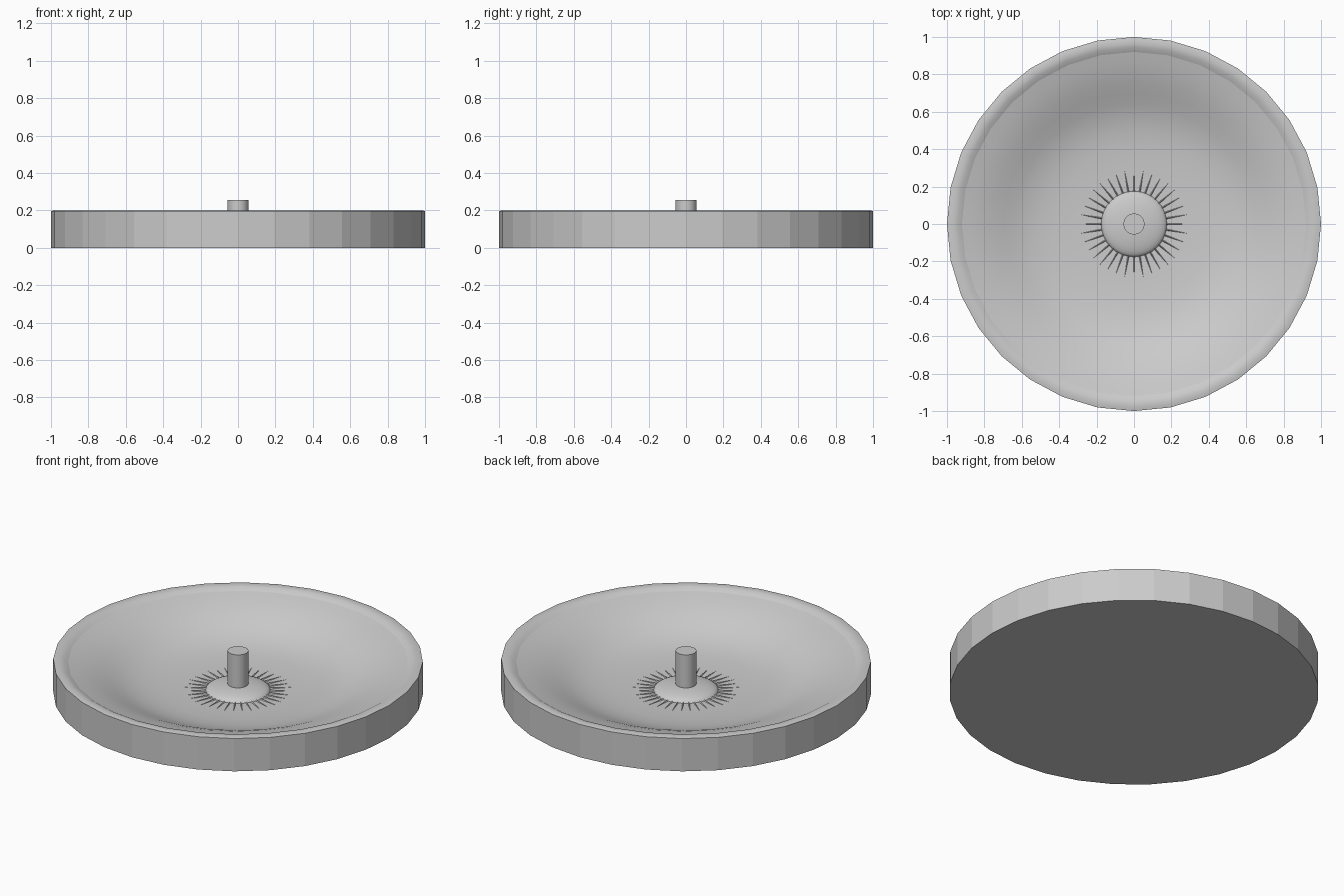
import bpy, bmesh
from math import sin, cos, pi, sqrt
from mathutils import Matrix, Vector

if "Cube" in bpy.data.objects:
    bpy.data.objects.remove(bpy.data.objects["Cube"])

SIDES = 32


def finish(name, bm, smooth):
    bmesh.ops.remove_doubles(bm, verts=bm.verts, dist=1e-5)
    mesh = bpy.data.meshes.new(name)
    for f in bm.faces:
        f.smooth = smooth
    bm.to_mesh(mesh)
    bm.free()
    obj = bpy.data.objects.new(name, mesh)
    bpy.context.collection.objects.link(obj)
    return obj


def lathe(name, profile, smooth=True, cap=False, sides=SIDES):
    """Spin (radius, z) points, listed from outside/bottom inwards/up, about z."""
    bm = bmesh.new()
    rings = [[bm.verts.new((r * cos(2 * pi * i / sides), r * sin(2 * pi * i / sides), z))
              for i in range(sides)] for r, z in profile]
    for a, b in zip(rings, rings[1:]):
        for i in range(sides):
            j = (i + 1) % sides
            bm.faces.new((a[i], a[j], b[j], b[i]))
    if cap:
        bm.faces.new(rings[0][::-1] if cap == "bottom" else rings[-1])
    return finish(name, bm, smooth)


# Faceted outer wall with flat underside
lathe("outer_wall", [(1, 0), (1, 0.196)], smooth=False, cap="bottom")

# Rounded rim
lathe("rim", [(1, 0.196), (0.985, 0.199), (0.965, 0.2), (0.945, 0.196), (0.92, 0.183)])

# Sweeping bowl inside the rim
lathe("bowl", [(0.92, 0.183), (0.87, 0.17), (0.82, 0.155), (0.76, 0.133), (0.70, 0.107),
               (0.64, 0.081), (0.58, 0.059), (0.50, 0.041), (0.42, 0.031), (0.32, 0.025),
               (0.24, 0.022), (0.12, 0.02)], cap="top")

# Low dome in the middle
DOME_R, DOME_Z, DOME_H = 0.176, 0.02, 0.04
lathe("hub_dome", [(DOME_R * cos(t * pi / 16), DOME_Z + DOME_H * sin(t * pi / 16))
                   for t in range(8)], cap="top")

# Upright pin
pin = lathe("centre_pin", [(0.056, 0.04), (0.056, 0.255)])
lathe("pin_top", [(0.056, 0.255), (0.03, 0.255)], smooth=False, cap="top")

# Fine tapering ribs radiating from the dome
bm = bmesh.new()
RIBS = 36
for k in range(RIBS):
    turn = Matrix.Rotation(2 * pi * k / RIBS, 3, 'Z')
    left, right, top, tip = [bm.verts.new(turn @ Vector(p)) for p in (
        (0.165, 0.005, 0.02), (0.165, -0.005, 0.02), (0.165, 0, 0.027), (0.29, 0, 0.0245))]
    bm.faces.new((left, top, tip))
    bm.faces.new((top, right, tip))
finish("radial_ribs", bm, False).data.flip_normals()
